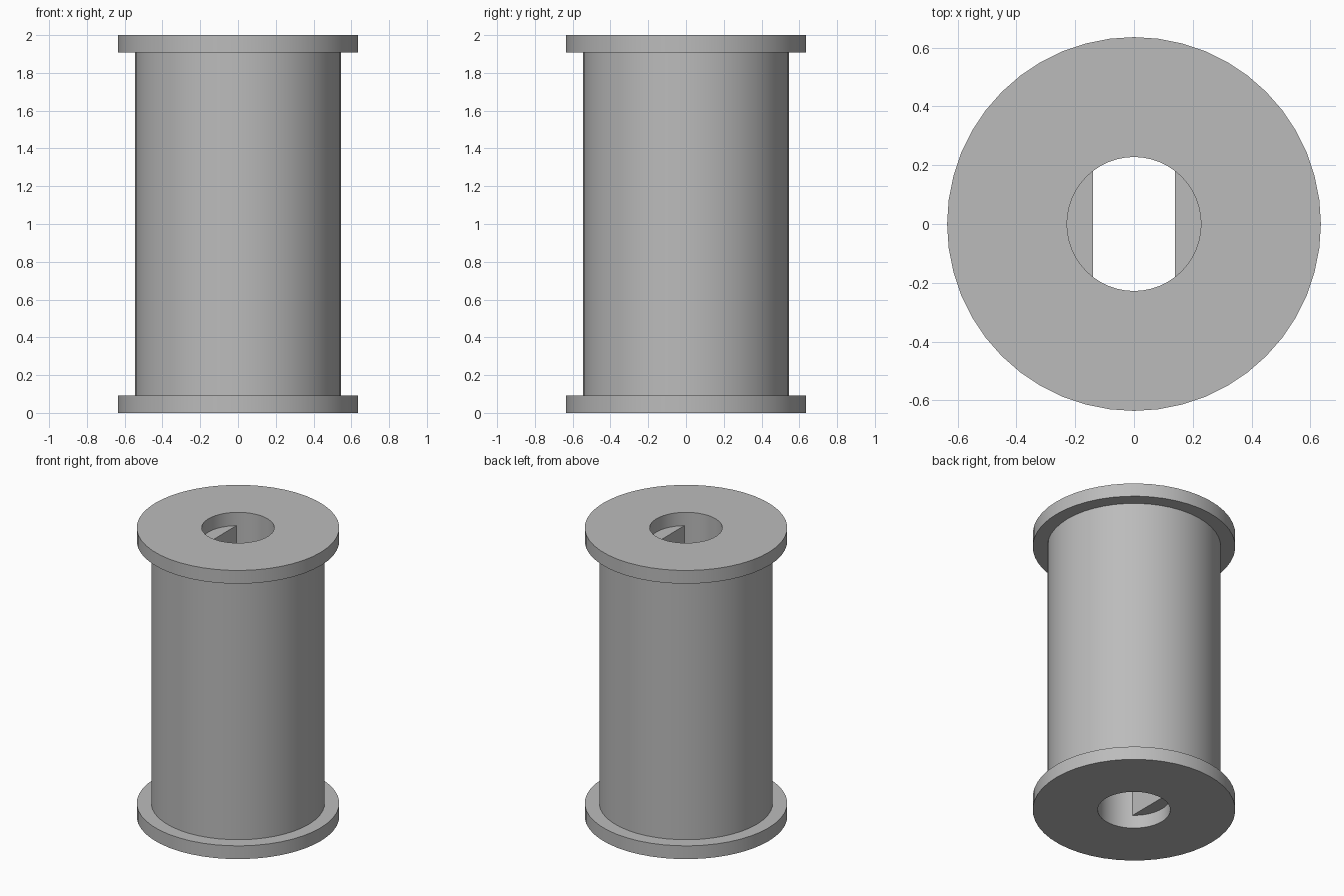
import bpy
import bmesh
import math

cube = bpy.data.objects.get("Cube")
if cube:
    bpy.data.objects.remove(cube, do_unlink=True)

SIDES = 48
HEIGHT = 2.0
FLANGE = 0.092          # flange thickness, also the depth of the round sockets
FLANGE_R, BARREL_R, BORE_R = 0.636, 0.545, 0.228
FLAT_X = BORE_R * math.cos(7 * math.tau / SIDES)   # flats meet the bore on a vertex

grey = bpy.data.materials.new("plain grey")
grey.use_nodes = True
colour = (0.5, 0.5, 0.5, 1)
grey.diffuse_color = colour
grey.node_tree.nodes["Principled BSDF"].inputs["Base Color"].default_value = colour


def ring(bm, radius, z, flat=10.0):
    """Circle of vertices, with x held between two parallel flats."""
    verts = []
    for i in range(SIDES):
        a = math.tau * i / SIDES
        x = max(-flat, min(flat, radius * math.cos(a)))
        verts.append(bm.verts.new((x, radius * math.sin(a), z)))
    return verts


# Closed section: outside going up, then the keyed bore going down
low, high = FLANGE, HEIGHT - FLANGE
section = [
    (FLANGE_R, 0), (FLANGE_R, low), (BARREL_R, low),
    (BARREL_R, high), (FLANGE_R, high), (FLANGE_R, HEIGHT),
    (BORE_R, HEIGHT), (BORE_R, high), (BORE_R, high, FLAT_X),
    (BORE_R, low, FLAT_X), (BORE_R, low), (BORE_R, 0),
]

bm = bmesh.new()
rings = [ring(bm, *row) for row in section]
for r, lower in enumerate(rings):
    upper = rings[(r + 1) % len(rings)]
    for i in range(SIDES):
        j = (i + 1) % SIDES
        bm.faces.new((lower[i], lower[j], upper[j], upper[i]))

# Merge the ledges away where the bore stays round
bmesh.ops.remove_doubles(bm, verts=bm.verts, dist=0.0001)
bmesh.ops.recalc_face_normals(bm, faces=bm.faces)

mesh = bpy.data.meshes.new("flanged_spool")
bm.to_mesh(mesh)
bm.free()
mesh.materials.append(grey)
spool = bpy.data.objects.new("flanged_spool", mesh)
bpy.context.collection.objects.link(spool)

# Smooth round walls, crisp rims
bpy.context.view_layer.objects.active = spool
spool.select_set(True)
bpy.ops.object.shade_smooth_by_angle(angle=math.radians(30))
